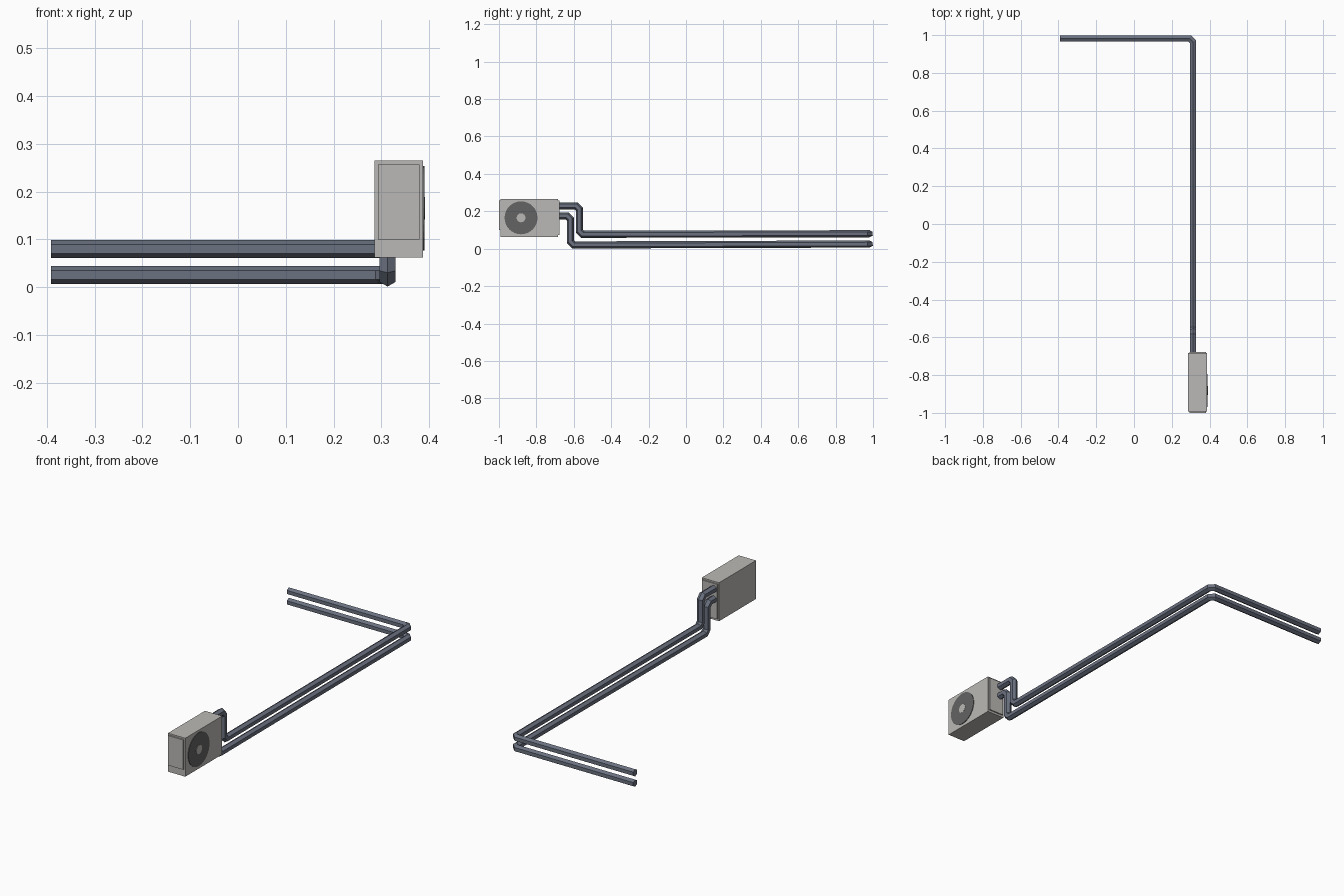
import bpy, bmesh, math
from mathutils import Vector, Matrix

if "Cube" in bpy.data.objects:
    bpy.data.objects.remove(bpy.data.objects["Cube"])


def material(name, rgb):
    m = bpy.data.materials.new(name)
    m.diffuse_color = (*rgb, 1)
    m.use_nodes = True
    m.node_tree.nodes["Principled BSDF"].inputs["Base Color"].default_value = m.diffuse_color
    return m


CASING = material("warm light grey", (0.50, 0.485, 0.465))
GRILLE = material("dark grey", (0.125, 0.125, 0.125))
PIPE = material("slate blue grey", (0.145, 0.165, 0.215))


def finish(name, bm, mat):
    bmesh.ops.recalc_face_normals(bm, faces=bm.faces)
    mesh = bpy.data.meshes.new(name)
    bm.to_mesh(mesh)
    bm.free()
    mesh.materials.append(mat)
    obj = bpy.data.objects.new(name, mesh)
    bpy.context.collection.objects.link(obj)
    return obj


def box(name, lo, hi, mat):
    lo, hi = Vector(lo), Vector(hi)
    bm = bmesh.new()
    bmesh.ops.create_cube(bm, size=1, matrix=Matrix.Translation((lo + hi) / 2)
                          @ Matrix.Diagonal((*(hi - lo), 1)))
    return finish(name, bm, mat)


def disc(name, radius, x0, x1, mat, sides=32):
    bm = bmesh.new()
    place = Matrix.Translation(((x0 + x1) / 2, -0.882, 0.165)) @ Matrix.Rotation(math.pi / 2, 4, 'Y')
    bmesh.ops.create_cone(bm, cap_ends=True, segments=sides, radius1=radius,
                          radius2=radius, depth=x1 - x0, matrix=place)
    return finish(name, bm, mat)


def chamfer(points, cut):
    """Replace each inner corner by a short diagonal."""
    pts = [Vector(p) for p in points]
    out = [pts[0]]
    for a, b, c in zip(pts, pts[1:], pts[2:]):
        out += [b + (a - b).normalized() * cut, b + (c - b).normalized() * cut]
    return out + [pts[-1]]


def pipe(name, points, radius=0.019, sides=6):
    """Sweep a hexagon, point up, along a mitred path."""
    path = chamfer(points, 0.018)
    dirs = [(b - a).normalized() for a, b in zip(path, path[1:])]
    bm = bmesh.new()
    ring = []
    for i in range(sides):
        t = 2 * math.pi * i / sides
        ring.append(path[0] + radius * Vector((math.sin(t), 0, math.cos(t))))
    rings = [[bm.verts.new(p) for p in ring]]
    for i, d in enumerate(dirs):
        n = (d + dirs[min(i + 1, len(dirs) - 1)]).normalized()
        ring = [p + d * ((path[i + 1] - p).dot(n) / d.dot(n)) for p in ring]
        rings.append([bm.verts.new(p) for p in ring])
    for r0, r1 in zip(rings, rings[1:]):
        for i in range(sides):
            j = (i + 1) % sides
            bm.faces.new((r0[i], r0[j], r1[j], r1[i]))
    bm.faces.new(rings[0])
    bm.faces.new(rings[-1])
    return finish(name, bm, PIPE)


# outdoor unit casing with end panels
box("casing", (0.286, -0.992, 0.062), (0.387, -0.684, 0.265), CASING)
box("front_panel", (0.293, -1.0, 0.10), (0.380, -0.991, 0.257), CASING)
box("back_panel", (0.293, -0.685, 0.073), (0.380, -0.677, 0.257), CASING)

# fan grille and hub on the right side
disc("fan_grille", 0.088, 0.384, 0.390, GRILLE)
disc("fan_hub", 0.024, 0.384, 0.3915, CASING, 16)

# two pipes: out of the back, down, along the wall, round the corner
for name, z_out, y_drop, z_run, z_end in (("upper_pipe", 0.229, -0.570, 0.077, 0.080),
                                          ("lower_pipe", 0.175, -0.618, 0.020, 0.025)):
    pipe(name, [(0.313, -0.69, z_out), (0.313, y_drop, z_out), (0.313, y_drop, z_run),
                (0.313, 0.982, z_end), (-0.391, 0.982, z_end)])
